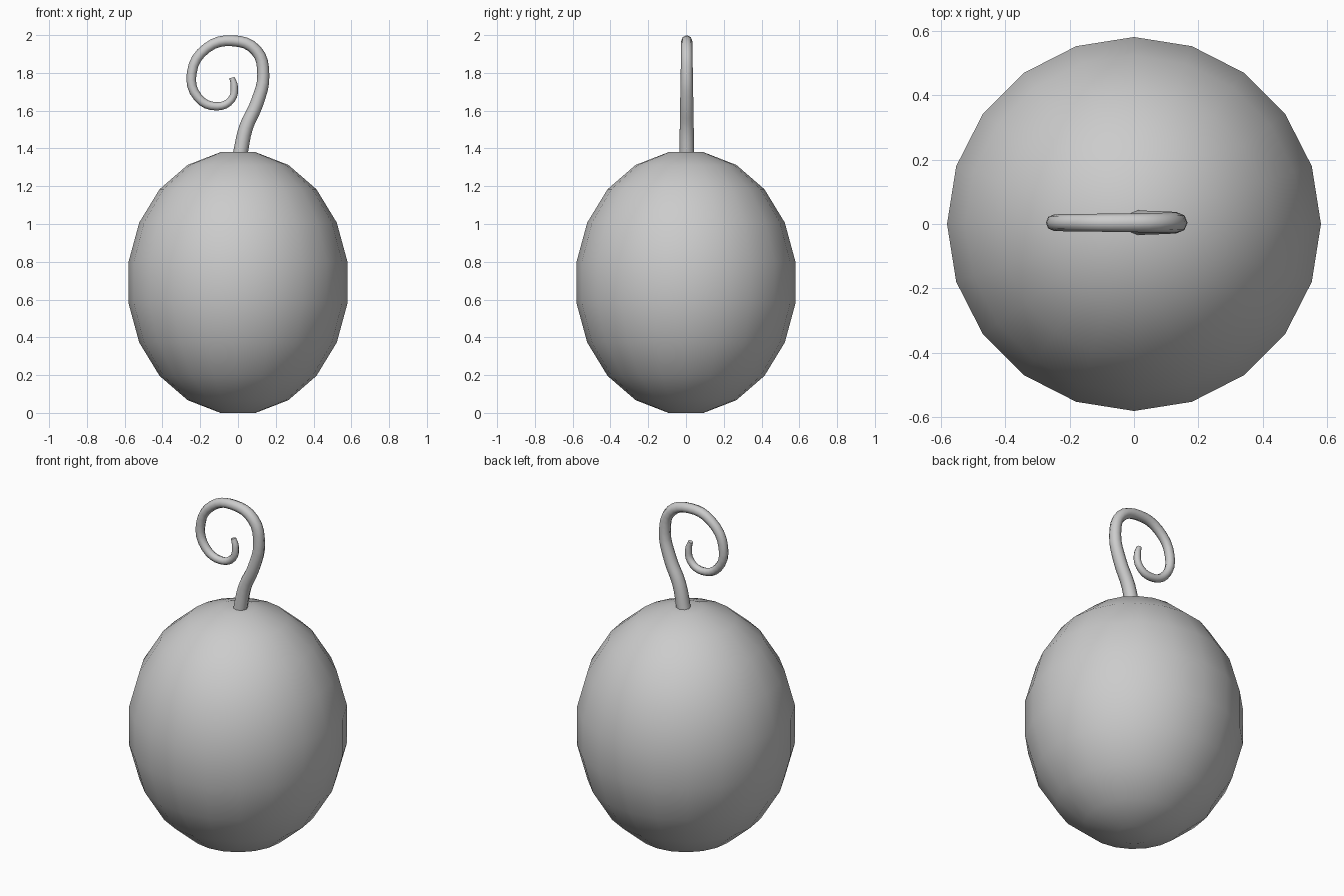
import bpy, bmesh, math

cube = bpy.data.objects.get("Cube")
if cube:
    bpy.data.objects.remove(cube, do_unlink=True)

# One plain grey for everything
grey = bpy.data.materials.new("plain_grey")
grey.use_nodes = True
colour = (0.6, 0.6, 0.6, 1)
grey.diffuse_color = colour
grey.node_tree.nodes["Principled BSDF"].inputs["Base Color"].default_value = colour

SIDES = 20
RINGS = 10
WIDTH, HEIGHT = 0.587, 0.699   # half axes of the body


def link(name, data):
    obj = bpy.data.objects.new(name, data)
    bpy.context.collection.objects.link(obj)
    data.materials.append(grey)
    return obj


# Body: egg of stacked rings with a small flat cap at each end
bm = bmesh.new()
rings = []
for i in range(RINGS):
    polar = math.pi * (i + 0.5) / RINGS
    radius, z = WIDTH * math.sin(polar), 0.69 - HEIGHT * math.cos(polar)
    turns = [math.tau * s / SIDES for s in range(SIDES)]
    rings.append([bm.verts.new((radius * math.cos(t), radius * math.sin(t), z))
                  for t in turns])
for low, high in zip(rings, rings[1:]):
    for s in range(SIDES):
        n = (s + 1) % SIDES
        bm.faces.new((low[s], low[n], high[n], high[s]))
bm.faces.new(rings[0][::-1])
bm.faces.new(rings[-1])
for face in bm.faces:
    face.smooth = True
mesh = bpy.data.meshes.new("body")
bm.to_mesh(mesh)
bm.free()
link("body", mesh)

# Stem: tapering tube curled into a spiral; points are x, z, tube radius
path = [(0.01, 1.36, 0.039), (0.042, 1.51, 0.037), (0.1, 1.64, 0.035),
        (0.134, 1.79, 0.032), (0.095, 1.92, 0.031), (-0.03, 1.97, 0.029),
        (-0.165, 1.932, 0.027), (-0.245, 1.8, 0.026), (-0.212, 1.67, 0.024),
        (-0.11, 1.623, 0.022), (-0.034, 1.66, 0.02), (-0.02, 1.73, 0.019),
        (-0.032, 1.775, 0.014)]
curve = bpy.data.curves.new("curled_stem", "CURVE")
curve.dimensions = "3D"
curve.twist_mode = "MINIMUM"
curve.bevel_depth = 1
curve.bevel_resolution = 2
curve.resolution_u = 4
curve.use_fill_caps = True
spline = curve.splines.new("BEZIER")
spline.bezier_points.add(len(path) - 1)
for point, (x, z, radius) in zip(spline.bezier_points, path):
    point.co = (x, 0.004, z)
    point.radius = radius
    point.handle_left_type = point.handle_right_type = "AUTO"
stem = link("curled_stem", curve)

# Turn the tube into a mesh and smooth it
bpy.ops.object.select_all(action="DESELECT")
stem.select_set(True)
bpy.context.view_layer.objects.active = stem
bpy.ops.object.convert(target="MESH")
bpy.ops.object.shade_smooth_by_angle(angle=math.radians(50))
